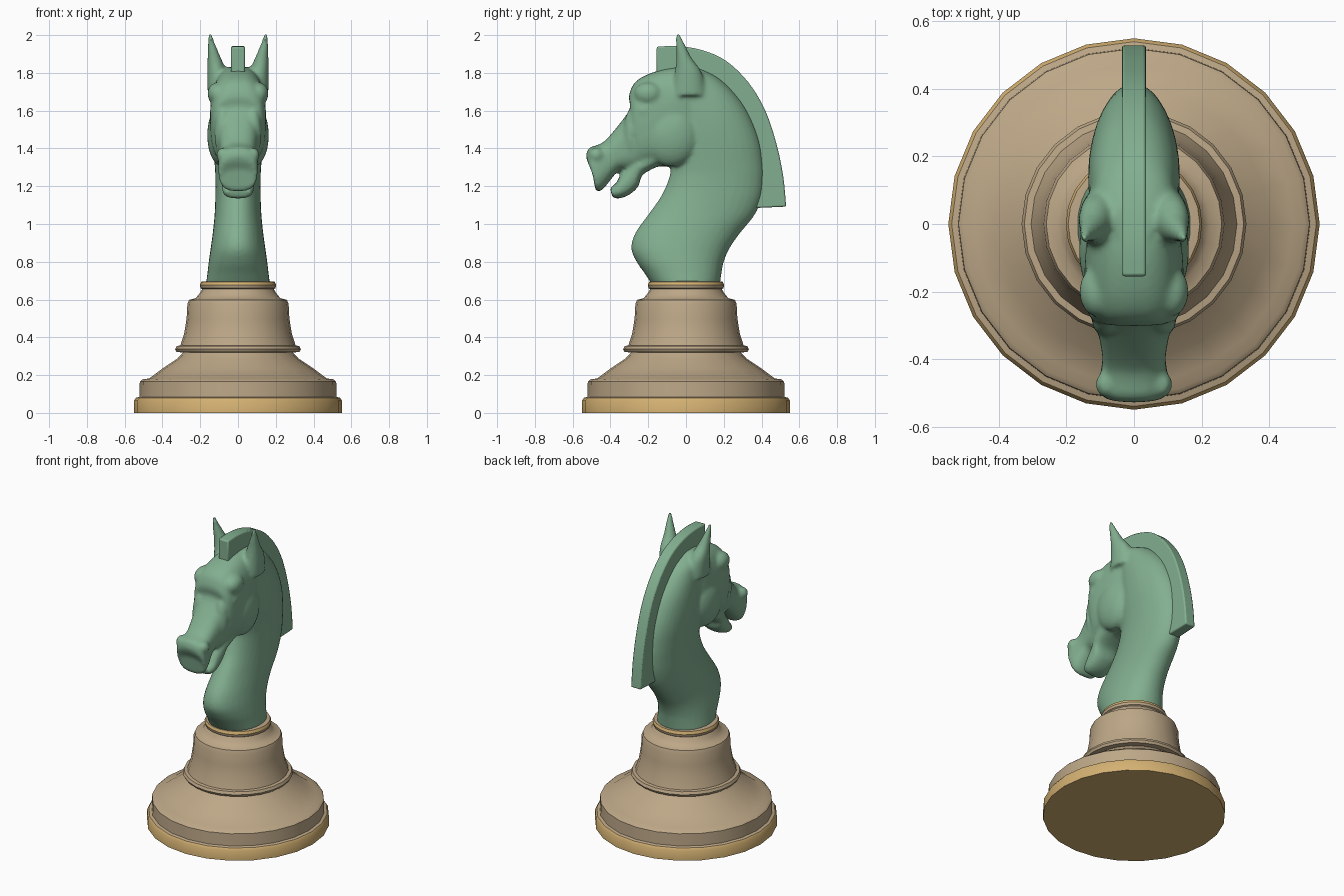
import bpy, bmesh, math
from mathutils import Vector

if "Cube" in bpy.data.objects:
    bpy.data.objects.remove(bpy.data.objects["Cube"])


def material(name, rgb):
    m = bpy.data.materials.new(name)
    m.diffuse_color = (*rgb, 1)
    m.use_nodes = True
    m.node_tree.nodes["Principled BSDF"].inputs["Base Color"].default_value = m.diffuse_color
    return m


TAN = material("tan wood", (0.51, 0.39, 0.245))
GOLD = material("gold trim", (0.66, 0.44, 0.17))
GREEN = material("sage green", (0.225, 0.43, 0.28))


def finish(bm, name, *mats):
    bmesh.ops.recalc_face_normals(bm, faces=bm.faces)
    me = bpy.data.meshes.new(name)
    bm.to_mesh(me)
    bm.free()
    ob = bpy.data.objects.new(name, me)
    bpy.context.collection.objects.link(ob)
    for m in mats:
        me.materials.append(m)
    return ob


def shade(ob, deg):
    bpy.ops.object.select_all(action='DESELECT')
    ob.select_set(True)
    bpy.context.view_layer.objects.active = ob
    bpy.ops.object.shade_smooth_by_angle(angle=math.radians(deg))


def spline(rows, n=5):
    """Catmull-Rom through rows of numbers."""
    rows = [Vector(r) for r in rows]
    out = []
    for i in range(len(rows) - 1):
        a, b, c, d = rows[max(i - 1, 0)], rows[i], rows[i + 1], rows[min(i + 2, len(rows) - 1)]
        for k in range(n):
            t = k / n
            out.append(0.5 * (2 * b + (c - a) * t + (2 * a - 5 * b + 4 * c - d) * t * t
                              + (3 * b - a - 3 * c + d) * t ** 3))
    return out + [rows[-1]]


def bridge(bm, rings):
    n = len(rings[0])
    for r0, r1 in zip(rings, rings[1:]):
        for i in range(n):
            j = (i + 1) % n
            bm.faces.new((r0[i], r0[j], r1[j], r1[i]))
    bm.faces.new(rings[0])
    bm.faces.new(rings[-1])


def loft(bm, sections, power=2.0, n=32):
    """Section: y, z of one side; y, z of the other side; half width; centre x."""
    rings = []
    for y0, z0, y1, z1, w, x in spline(sections):
        ring = []
        for i in range(n):
            a = 2 * math.pi * i / n
            c = math.copysign(abs(math.cos(a)) ** (2 / power), math.cos(a))
            s = math.copysign(abs(math.sin(a)) ** (2 / power), math.sin(a))
            ring.append(bm.verts.new((x + w * c, (y0 + y1) / 2 + s * (y1 - y0) / 2,
                                      (z0 + z1) / 2 + s * (z1 - z0) / 2)))
        rings.append(ring)
    bridge(bm, rings)


def blob(bm, loc, size):
    """Ellipsoid on both sides of the head."""
    for sx in (-1, 1):
        g = bmesh.ops.create_uvsphere(bm, u_segments=24, v_segments=16, radius=1)
        for v in g['verts']:
            v.co = Vector((loc[0] * sx + v.co.x * size[0], loc[1] + v.co.y * size[1],
                           loc[2] + v.co.z * size[2]))


# turned base
profile = [(0.55, 0), (0.55, 0.065), (0.54, 0.08), (0.522, 0.085), (0.52, 0.165), (0.505, 0.178),
           (0.47, 0.182), (0.40, 0.235), (0.32, 0.288), (0.29, 0.32), (0.325, 0.322), (0.333, 0.337),
           (0.325, 0.354), (0.305, 0.357), (0.285, 0.42), (0.272, 0.50), (0.268, 0.575), (0.26, 0.598),
           (0.225, 0.607), (0.205, 0.63), (0.19, 0.655), (0.198, 0.66), (0.202, 0.676), (0.195, 0.694),
           (0.17, 0.697)]
bm = bmesh.new()
N = 24
bridge(bm, [[bm.verts.new((r * math.cos(2 * math.pi * i / N), r * math.sin(2 * math.pi * i / N), z))
             for i in range(N)] for r, z in profile])
for f in bm.faces:
    z = f.calc_center_median().z
    f.material_index = 1 if z < 0.081 or 0.675 < z < 0.69 else 0
shade(finish(bm, "turned_base", TAN, GOLD), 35)

# horse head and neck, fused from lofted volumes
bm = bmesh.new()
neck = [(.68, -.18, .18, .17), (.74, -.22, .188, .162), (.80, -.262, .20, .155), (.87, -.29, .23, .145),
        (.95, -.27, .285, .134), (1.05, -.20, .365, .124), (1.15, -.13, .405, .12), (1.25, -.088, .415, .12),
        (1.32, -.08, .412, .124), (1.42, -.08, .398, .132), (1.52, -.08, .365, .136), (1.62, -.08, .315, .134),
        (1.71, -.08, .245, .125), (1.78, -.08, .165, .11), (1.83, -.05, .06, .06)]
loft(bm, [(a, z, b, z, w, 0) for z, a, b, w in neck], 2.1)

# skull and muzzle
head = [(.08, 1.80, .08, 1.36, .11), (-.04, 1.83, -.01, 1.315, .138), (-.17, 1.805, -.10, 1.305, .148),
        (-.265, 1.755, -.17, 1.305, .146), (-.302, 1.68, -.22, 1.30, .134), (-.298, 1.61, -.255, 1.29, .118),
        (-.36, 1.52, -.30, 1.285, .104), (-.43, 1.44, -.352, 1.285, .094), (-.47, 1.418, -.39, 1.245, .097),
        (-.515, 1.40, -.43, 1.195, .104), (-.528, 1.35, -.46, 1.172, .10), (-.498, 1.29, -.48, 1.18, .085)]
loft(bm, [(*s, 0) for s in head], 2.7)

# lower jaw
jaw = [(-.18, 1.40, -.15, 1.305, .11), (-.27, 1.34, -.23, 1.26, .10), (-.312, 1.305, -.252, 1.20, .09),
       (-.345, 1.265, -.30, 1.155, .086), (-.368, 1.22, -.355, 1.135, .082), (-.402, 1.19, -.39, 1.14, .066)]
loft(bm, [(*s, 0) for s in jaw], 2.5)

# ears
for sx in (-1, 1):
    loft(bm, [(-.08, 1.68, .11, 1.68, .06, .10 * sx), (-.06, 1.80, .085, 1.80, .052, .112 * sx),
              (-.052, 1.88, .03, 1.88, .036, .126 * sx), (-.055, 1.95, -.005, 1.95, .02, .14 * sx),
              (-.055, 2.012, -.035, 2.012, .008, .147 * sx)], 2.0, 20)

# cheeks, brows, eyes, cheekbones and nostrils
blob(bm, (.085, -.08, 1.47), (.078, .15, .165))
blob(bm, (.11, -.20, 1.69), (.052, .075, .06))
blob(bm, (.115, -.225, 1.60), (.036, .04, .03))
blob(bm, (.08, -.29, 1.48), (.045, .04, .13))
blob(bm, (.08, -.475, 1.365), (.034, .04, .04))
horse = finish(bm, "horse_head_and_neck", GREEN)
rem = horse.modifiers.new("fuse", 'REMESH')
rem.mode = 'VOXEL'
rem.voxel_size = 0.011
rem.use_smooth_shade = True
sm = horse.modifiers.new("soften", 'SMOOTH')
sm.factor = 0.5
sm.iterations = 6

# mane: a curved slab along the crest
outer_inner = [(-.155, 1.938, -.155, 1.79), (-.05, 1.942, -.06, 1.79), (.08, 1.922, .03, 1.77),
               (.21, 1.865, .12, 1.71), (.33, 1.75, .21, 1.61), (.42, 1.60, .28, 1.50),
               (.48, 1.42, .33, 1.37), (.515, 1.25, .36, 1.23), (.53, 1.092, .37, 1.085)]
bm = bmesh.new()
W = 0.036
bridge(bm, [[bm.verts.new(p) for p in ((-W, a, b), (W, a, b), (W, c, d), (-W, c, d))]
            for a, b, c, d in spline(outer_inner, 4)])
mane = finish(bm, "mane", GREEN)
bev = mane.modifiers.new("soft edges", 'BEVEL')
bev.width = 0.008
bev.segments = 2
bev.limit_method = 'ANGLE'
bev.angle_limit = math.radians(50)
shade(mane, 35)
